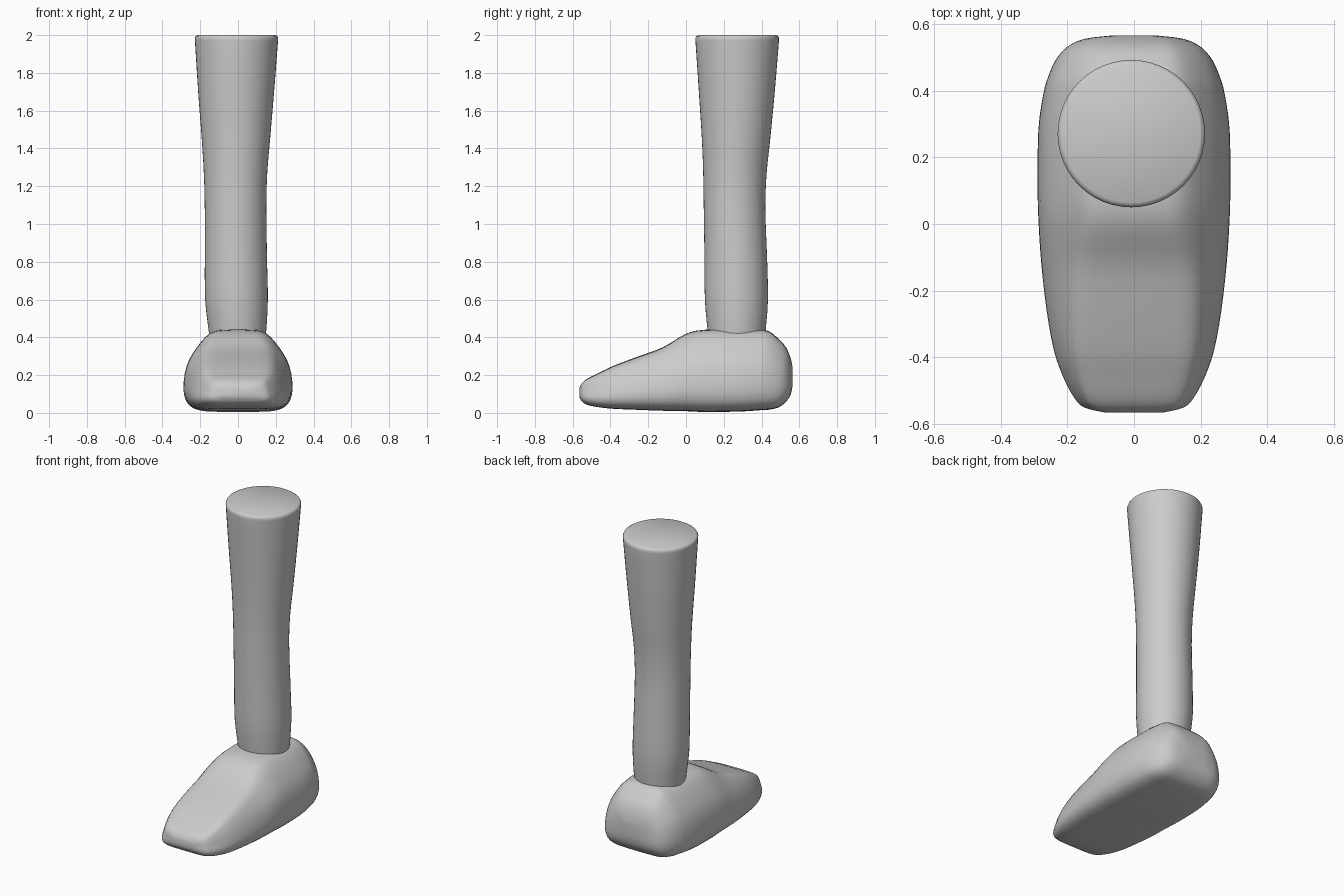
import bpy, bmesh, math

if "Cube" in bpy.data.objects:
    bpy.data.objects.remove(bpy.data.objects["Cube"])


def spline(pts, steps, closed=False):
    """Smooth Catmull-Rom resampling of a list of tuples."""
    n, out = len(pts), []
    for i in range(n if closed else n - 1):
        if closed:
            a, b, c, d = (pts[(i + k) % n] for k in (-1, 0, 1, 2))
        else:
            a, b, c, d = (pts[min(max(i + k, 0), n - 1)] for k in (-1, 0, 1, 2))
        for s in range(steps):
            t = s / steps
            out.append(tuple(
                0.5 * (2 * q + (r - p) * t + (2 * p - 5 * q + 4 * r - w) * t * t
                       + (3 * q - p - 3 * r + w) * t ** 3)
                for p, q, r, w in zip(a, b, c, d)))
    if not closed:
        out.append(tuple(pts[-1]))
    return out


def loft(name, rings, angle=50):
    """Skin closed rings of points and cap both ends."""
    bm = bmesh.new()
    vr = [[bm.verts.new(p) for p in ring] for ring in rings]
    n = len(vr[0])
    for a, b in zip(vr, vr[1:]):
        for i in range(n):
            bm.faces.new((a[i], a[(i + 1) % n], b[(i + 1) % n], b[i]))
    bm.faces.new(vr[0][::-1])
    bm.faces.new(vr[-1])
    bmesh.ops.recalc_face_normals(bm, faces=bm.faces)
    me = bpy.data.meshes.new(name)
    bm.to_mesh(me)
    bm.free()
    ob = bpy.data.objects.new(name, me)
    bpy.context.collection.objects.link(ob)
    bpy.ops.object.select_all(action='DESELECT')
    ob.select_set(True)
    bpy.context.view_layer.objects.active = ob
    bpy.ops.object.shade_smooth_by_angle(angle=math.radians(angle))
    return ob


# Foot stations: y, half width, bottom z, top z, top width ratio
stations = [
    (-0.565, 0.09, 0.085, 0.13, 0.75),
    (-0.55, 0.15, 0.06, 0.158, 0.75),
    (-0.52, 0.18, 0.042, 0.182, 0.75),
    (-0.46, 0.212, 0.03, 0.212, 0.73),
    (-0.38, 0.24, 0.022, 0.25, 0.70),
    (-0.26, 0.262, 0.017, 0.295, 0.66),
    (-0.12, 0.278, 0.012, 0.347, 0.60),
    (0.0, 0.286, 0.01, 0.417, 0.52),
    (0.10, 0.289, 0.006, 0.438, 0.52),
    (0.28, 0.287, 0.008, 0.44, 0.52),
    (0.39, 0.272, 0.015, 0.438, 0.52),
    (0.44, 0.258, 0.018, 0.43, 0.52),
    (0.49, 0.236, 0.03, 0.39, 0.55),
    (0.53, 0.202, 0.06, 0.345, 0.58),
    (0.555, 0.15, 0.10, 0.285, 0.62),
    (0.565, 0.07, 0.15, 0.235, 0.65),
]


def foot_ring(y, w, lo, hi, top):
    # right half of the section, then mirrored
    half = [(0.38, 0.0), (0.72, 0.02), (0.92, 0.1), (1.0, 0.28),
            (0.94, 0.56), ((0.94 + top) / 2 + 0.03, 0.78), (top, 0.955),
            (top * 0.5, 1.0)]
    outline = half + [(-x, z) for x, z in reversed(half)]
    return [(x * w, y, lo + z * (hi - lo))
            for x, z in spline(outline, 3, closed=True)]


loft("foot", [foot_ring(*s) for s in spline(stations, 3)])

# Leg stations: z, centre x, centre y, radius x, radius y
leg = [
    (0.38, -0.003, 0.268, 0.146, 0.146),
    (0.44, -0.003, 0.268, 0.153, 0.154),
    (0.60, -0.008, 0.267, 0.166, 0.167),
    (0.80, -0.011, 0.264, 0.165, 0.166),
    (1.08, -0.013, 0.257, 0.163, 0.163),
    (1.27, -0.013, 0.259, 0.168, 0.168),
    (1.45, -0.011, 0.265, 0.181, 0.181),
    (1.70, -0.010, 0.269, 0.201, 0.201),
    (1.97, -0.008, 0.271, 0.220, 0.221),
]
sections = spline(leg, 3)
# Rounded top rim
for dz, inset in ((0.985, 0.0), (0.994, 0.004), (1.0, 0.014)):
    sections.append((1 + dz, -0.008, 0.271, 0.221 - inset, 0.221 - inset))

N = 48
loft("leg", [[(cx + rx * math.cos(2 * math.pi * i / N),
               cy + ry * math.sin(2 * math.pi * i / N), z) for i in range(N)]
             for z, cx, cy, rx, ry in sections])
